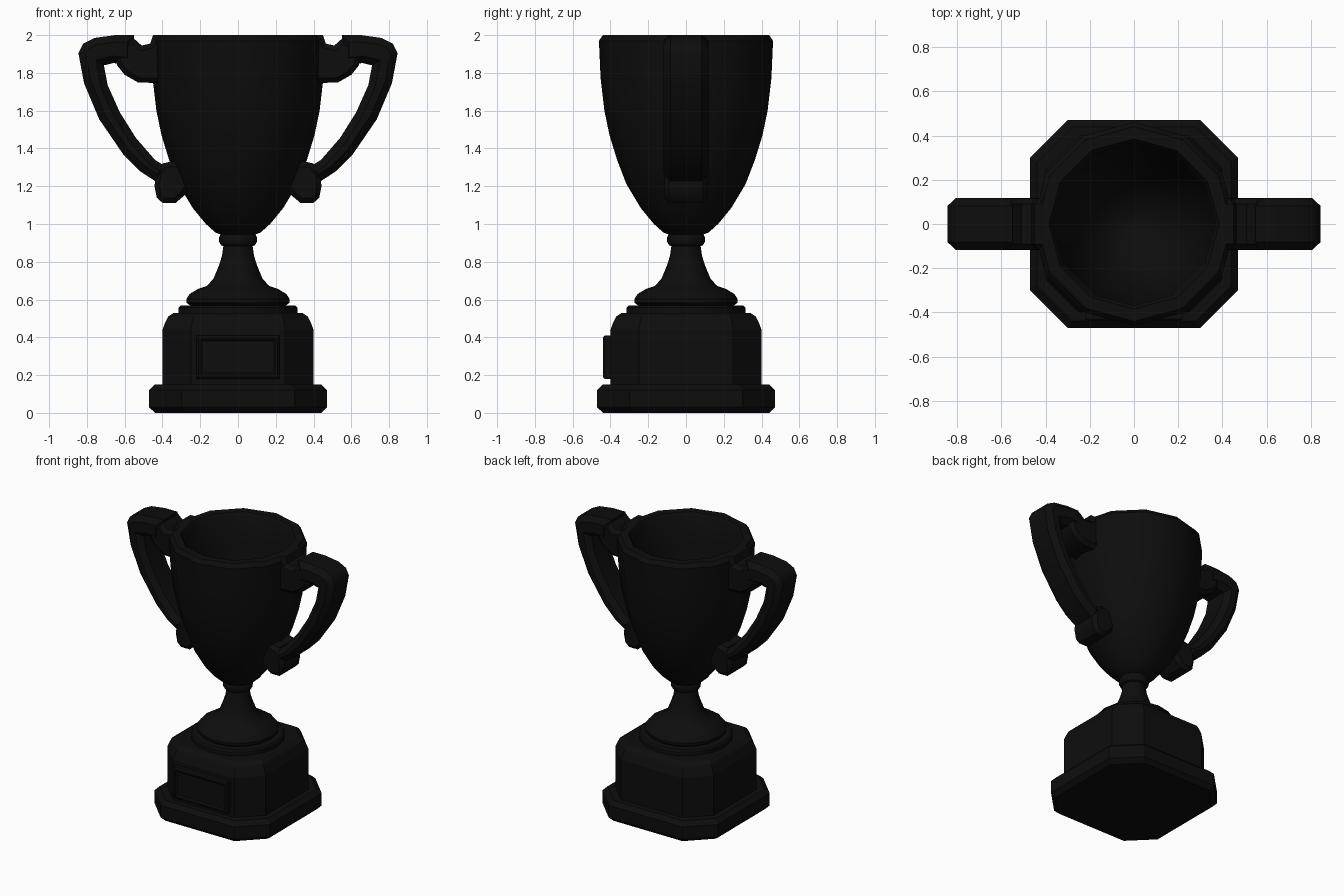
import bpy, bmesh, math

if "Cube" in bpy.data.objects:
    bpy.data.objects.remove(bpy.data.objects["Cube"])

black = bpy.data.materials.new("black")
black.diffuse_color = (0.004, 0.004, 0.004, 1)
black.use_nodes = True
black.node_tree.nodes["Principled BSDF"].inputs["Base Color"].default_value = black.diffuse_color


def finish(name, bm, angle=35):
    bmesh.ops.recalc_face_normals(bm, faces=bm.faces)
    me = bpy.data.meshes.new(name)
    bm.to_mesh(me)
    bm.free()
    me.materials.append(black)
    ob = bpy.data.objects.new(name, me)
    bpy.context.collection.objects.link(ob)
    bpy.ops.object.select_all(action='DESELECT')
    ob.select_set(True)
    bpy.context.view_layer.objects.active = ob
    bpy.ops.object.shade_smooth_by_angle(angle=math.radians(angle))
    return ob


def loft(name, rings, angle=35):
    """Bridge a stack of equal-sized point rings and cap both ends."""
    bm = bmesh.new()
    loops = [[bm.verts.new(p) for p in ring] for ring in rings]
    n = len(loops[0])
    for a, b in zip(loops, loops[1:]):
        for i in range(n):
            j = (i + 1) % n
            bm.faces.new((a[i], a[j], b[j], b[i]))
    bm.faces.new(loops[0])
    bm.faces.new(loops[-1])
    return finish(name, bm, angle)


def turned(name, profile, sides=12):
    """Lathe a (radius, z) profile."""
    turn = [2 * math.pi * i / sides for i in range(sides)]
    return loft(name, [[(r * math.cos(a), r * math.sin(a), z) for a in turn]
                       for r, z in profile])


def cut_square(name, tiers):
    """Stack square sections with cut corners: (half width, flat half length, z)."""
    def ring(h, c, z):
        return [(h, -c, z), (h, c, z), (c, h, z), (-c, h, z),
                (-h, c, z), (-h, -c, z), (-c, -h, z), (c, -h, z)]
    return loft(name, [ring(*t) for t in tiers], 20)


def slab(name, outline, half, bevel):
    """Extrude an xz outline along y, chamfer its side rims, mirror to the left."""
    bm = bmesh.new()
    front = bm.faces.new([bm.verts.new((x, -half, z)) for x, z in outline])
    ext = bmesh.ops.extrude_face_region(bm, geom=[front], use_keep_orig=True)
    for v in ext["geom"]:
        if isinstance(v, bmesh.types.BMVert):
            v.co.y = half
    rims = [e for e in bm.edges if abs(e.verts[0].co.y - e.verts[1].co.y) < 1e-5]
    bmesh.ops.recalc_face_normals(bm, faces=bm.faces)
    bmesh.ops.bevel(bm, geom=rims, offset=bevel, offset_type='OFFSET', segments=1,
                    profile=0.5, affect='EDGES', clamp_overlap=False)
    ob = finish(name, bm, 40)
    m = ob.modifiers.new("left_copy", 'MIRROR')
    m.use_mirror_merge = False
    return ob


# Plinth
cut_square("plinth_foot", [(.44, .28, 0), (.47, .30, .03), (.47, .30, .12), (.44, .28, .15)])
cut_square("plinth_block", [(.40, .25, .14), (.40, .25, .44), (.385, .243, .48),
                            (.37, .235, .51), (.34, .22, .53)])

# Plaque with a recessed panel
def plate(hx, hz, y):
    return [(-hx, y, .295 - hz), (hx, y, .295 - hz), (hx, y, .295 + hz), (-hx, y, .295 + hz)]

loft("plaque", [plate(.22, .115, -.39), plate(.22, .115, -.43), plate(.21, .105, -.44),
                plate(.20, .095, -.44), plate(.19, .085, -.43)], 20)

# Stem and collars
turned("stem_base", [(.315, .52), (.315, .557), (.305, .568), (.20, .568)], 16)
turned("stem", [(.24, .56), (.272, .582), (.274, .602), (.255, .63), (.21, .657),
                (.165, .672), (.13, .71), (.103, .775), (.085, .83), (.075, .90)], 16)
turned("stem_collar", [(.07, .88), (.09, .888), (.10, .905), (.10, .93), (.09, .95), (.06, .955)], 16)

# Cup, outside then inside
turned("cup", [(.08, .94), (.12, .955), (.17, 1.0), (.24, 1.085), (.315, 1.21), (.365, 1.34),
               (.405, 1.47), (.432, 1.60), (.452, 1.77), (.461, 1.97), (.44, 2.0),
               (.385, 2.0), (.368, 1.975), (.36, 1.77), (.335, 1.56), (.28, 1.33),
               (.20, 1.16), (.10, 1.06), (.01, 1.04)])

# Handles: curved arm, upper scroll and lower knob
slab("handle_arm", [(.55, 2.0), (.65, 2.0), (.76, 1.985), (.82, 1.955), (.845, 1.905),
                    (.815, 1.745), (.735, 1.555), (.605, 1.365), (.52, 1.28), (.42, 1.215),
                    (.36, 1.29), (.44, 1.34), (.54, 1.455), (.625, 1.59), (.69, 1.735),
                    (.71, 1.84), (.66, 1.852), (.55, 1.84)], .118, .037)
slab("handle_scroll", [(.40, 2.0), (.45, 2.0), (.465, 1.955), (.51, 1.945), (.555, 1.985),
                       (.61, 1.95), (.65, 1.89), (.64, 1.84), (.60, 1.79), (.53, 1.75),
                       (.40, 1.745)], .115, .025)
slab("handle_knob", [(.28, 1.31), (.35, 1.332), (.40, 1.32), (.435, 1.26), (.442, 1.20),
                     (.43, 1.14), (.40, 1.112), (.33, 1.112), (.285, 1.15), (.24, 1.22)],
     .115, .025)
